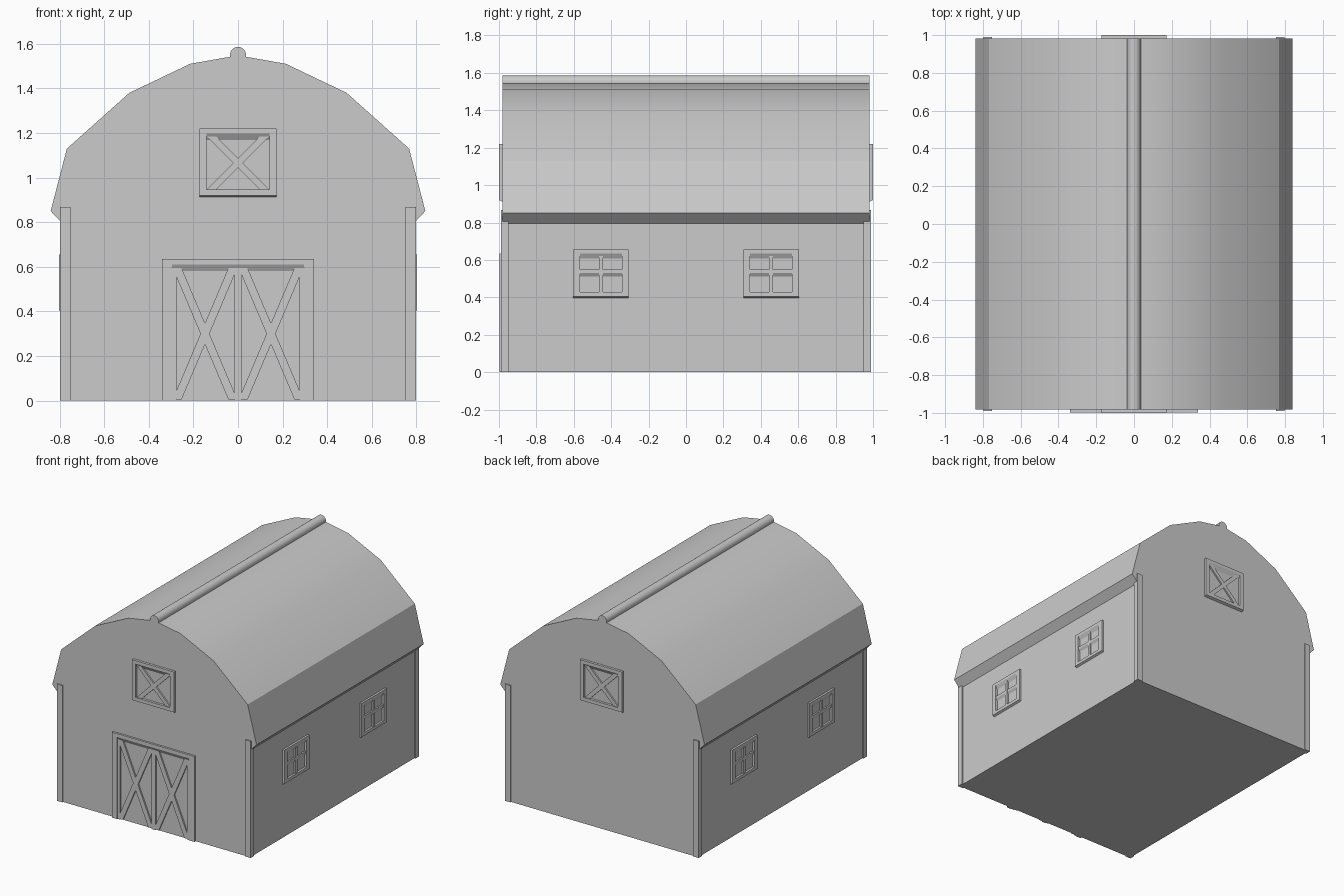
import bpy, bmesh, math
from mathutils import Matrix

if "Cube" in bpy.data.objects:
    bpy.data.objects.remove(bpy.data.objects["Cube"], do_unlink=True)

grey = bpy.data.materials.new("plain_grey")
grey.use_nodes = True
grey.diffuse_color = (0.6, 0.6, 0.6, 1)
grey.node_tree.nodes["Principled BSDF"].inputs["Base Color"].default_value = grey.diffuse_color

END, SIDE = 0.982, 0.788  # wall distances from the centre


def finish(name, bm, smooth=False):
    bmesh.ops.recalc_face_normals(bm, faces=bm.faces)
    mesh = bpy.data.meshes.new(name)
    bm.to_mesh(mesh)
    bm.free()
    mesh.materials.append(grey)
    obj = bpy.data.objects.new(name, mesh)
    bpy.context.collection.objects.link(obj)
    if smooth:
        bpy.ops.object.select_all(action='DESELECT')
        obj.select_set(True)
        bpy.context.view_layer.objects.active = obj
        bpy.ops.object.shade_smooth_by_angle(angle=math.radians(30))
    return obj


def loft(bm, ring_a, ring_b):
    """Closed solid between two matching rings of points."""
    a = [bm.verts.new(p) for p in ring_a]
    b = [bm.verts.new(p) for p in ring_b]
    bm.faces.new(a)
    bm.faces.new(b[::-1])
    for i in range(len(a)):
        j = (i + 1) % len(a)
        bm.faces.new((a[i], b[i], b[j], a[j]))


def slab(bm, u0, u1, z0, z1, wall, depth, drop=0):
    """Board on a wall; drop lowers the underside where it meets the wall."""
    rings = [[(u0, -d, z0 - s), (u1, -d, z0 - s), (u1, -d, z1), (u0, -d, z1)]
             for d, s in ((wall + depth, 0), (wall - 0.005, drop))]
    loft(bm, *rings)


def cross(bm, uc, zc, du, dz, half, wall, depth):
    """Two crossing diagonal boards with level ends."""
    for s in (-1, 1):
        rings = [[(uc - s * du - half, -d, zc - dz), (uc - s * du + half, -d, zc - dz),
                  (uc + s * du + half, -d, zc + dz), (uc + s * du - half, -d, zc + dz)]
                 for d in (wall + depth, wall - 0.005)]
        loft(bm, *rings)


def surround(bm, uc, outer, inner, z0, z1, sill, lintel, wall, depth):
    """Frame with a sloped head; sill = 0 leaves the foot open."""
    for s in (-1, 1):
        u = sorted((uc + s * inner, uc + s * outer))
        slab(bm, u[0], u[1], z0, z1, wall, depth, 0.01 if sill else 0)
    slab(bm, uc - inner, uc + inner, z1 - lintel, z1, wall, depth, 0.038)
    if sill:
        slab(bm, uc - inner, uc + inner, z0, z0 + sill, wall, depth, 0.01)


def place(name, bm, angle):
    bm.transform(Matrix.Rotation(math.radians(angle), 4, 'Z'))
    finish(name, bm)


# Walls and gambrel roof in one profile
right = [(SIDE, 0), (SIDE, 0.795), (0.84, 0.85), (0.767, 1.13), (0.487, 1.38), (0.215, 1.51)]
profile = right + [(0, 1.548)] + [(-x, z) for x, z in reversed(right)]
bm = bmesh.new()
loft(bm, [(x, -END, z) for x, z in profile], [(x, END, z) for x, z in profile])
finish("barn_body", bm, True)

# Ridge roll
bm = bmesh.new()
bmesh.ops.create_cone(bm, cap_ends=True, segments=20, radius1=0.036, radius2=0.036, depth=2 * END,
                      matrix=Matrix.Translation((0, 0, 1.55)) @ Matrix.Rotation(math.pi / 2, 4, 'X'))
finish("ridge_roll", bm, True)

# Corner posts
for sx, xname in ((1, "left"), (-1, "right")):
    for sy, yname in ((-1, "front"), (1, "back")):
        bm = bmesh.new()
        bmesh.ops.create_cube(bm, size=1, matrix=Matrix.Translation((sx * 0.774, sy * 0.969, 0.434))
                              @ Matrix.Diagonal((0.046, 0.042, 0.868, 1)))
        finish(f"{yname}_{xname}_corner_post", bm)

# Double door
bm = bmesh.new()
surround(bm, 0, 0.34, 0.297, 0, 0.635, 0, 0.025, END, 0.015)
slab(bm, -0.016, 0.016, 0, 0.595, END, 0.011)
for s in (-1, 1):
    u = sorted((s * 0.276, s * 0.3))
    slab(bm, u[0], u[1], 0, 0.595, END, 0.011)
    cross(bm, s * 0.148, 0.3, 0.125, 0.295, 0.02, END, 0.011)
place("barn_door", bm, 0)

# Hayloft hatches on both gables
for name, angle in (("front_loft_hatch", 0), ("back_loft_hatch", 180)):
    bm = bmesh.new()
    surround(bm, 0, 0.173, 0.142, 0.92, 1.22, 0.026, 0.022, END, 0.018)
    cross(bm, 0, 1.065, 0.12, 0.12, 0.021, END, 0.011)
    place(name, bm, angle)

# Side windows
for side, angle in (("left", 90), ("right", -90)):
    for row, uc in (("first", -0.455), ("second", 0.455)):
        bm = bmesh.new()
        surround(bm, uc, 0.148, 0.113, 0.405, 0.655, 0.023, 0.02, SIDE, 0.015)
        slab(bm, uc - 0.011, uc + 0.011, 0.42, 0.62, SIDE, 0.012)
        slab(bm, uc - 0.113, uc + 0.113, 0.53, 0.548, SIDE, 0.011, 0.026)
        place(f"{side}_{row}_window", bm, angle)
